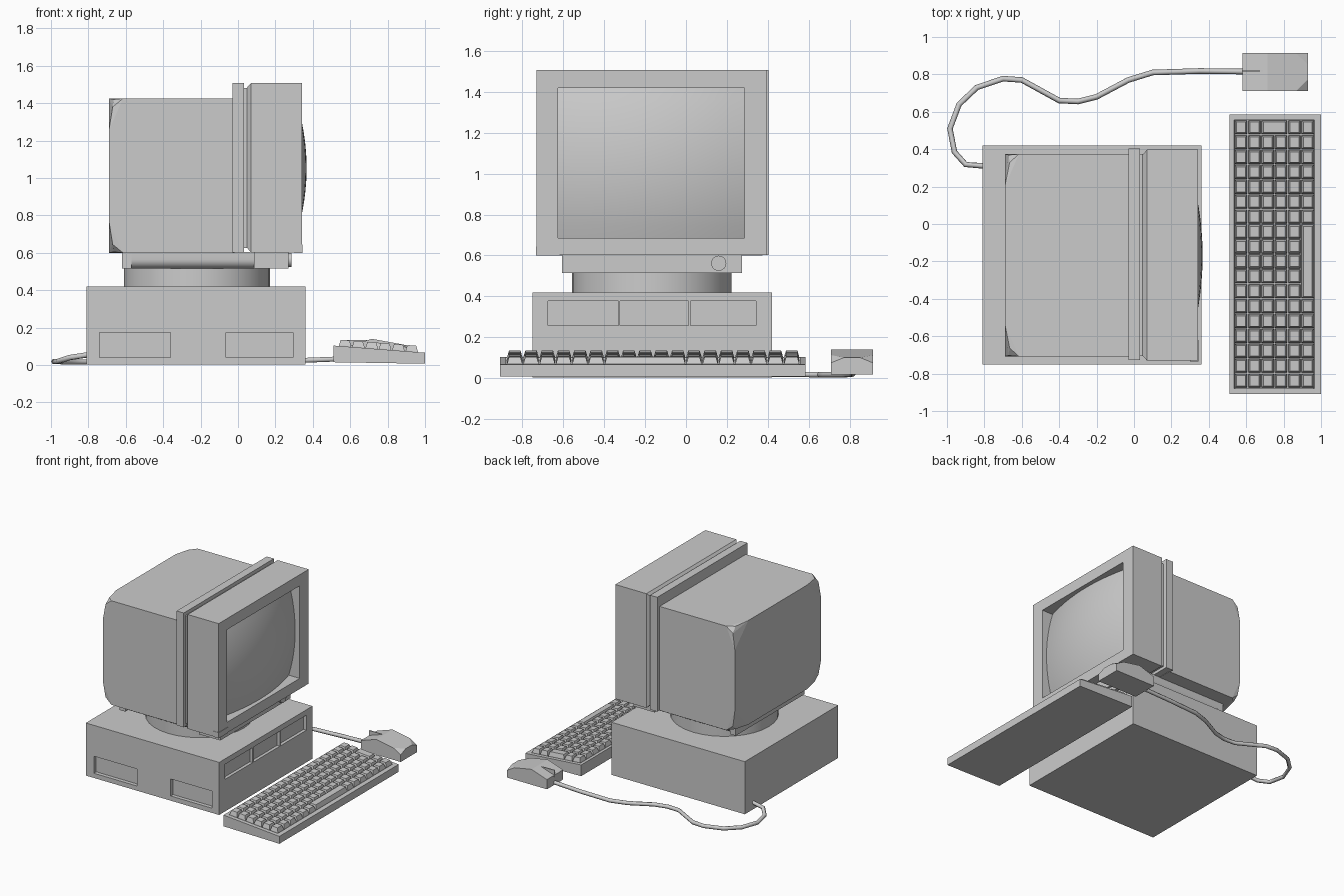
import bpy, bmesh, math
from mathutils import Vector

if "Cube" in bpy.data.objects:
    bpy.data.objects.remove(bpy.data.objects["Cube"])


def finish(name, bm):
    bmesh.ops.recalc_face_normals(bm, faces=bm.faces)
    me = bpy.data.meshes.new(name)
    bm.to_mesh(me)
    bm.free()
    ob = bpy.data.objects.new(name, me)
    bpy.context.collection.objects.link(ob)
    return ob


def add_box(bm, x, y, z):
    v = [bm.verts.new((a, b, c)) for c in z for a, b in
         ((x[0], y[0]), (x[1], y[0]), (x[1], y[1]), (x[0], y[1]))]
    for f in ((3, 2, 1, 0), (4, 5, 6, 7), (0, 1, 5, 4), (1, 2, 6, 5), (2, 3, 7, 6), (3, 0, 4, 7)):
        bm.faces.new([v[i] for i in f])


def box(name, x, y, z):
    bm = bmesh.new()
    add_box(bm, x, y, z)
    return finish(name, bm)


def extrude(name, pts, axis, lo, hi):
    """Profile in the plane across axis (0 = x, 1 = y), swept from lo to hi."""
    bm = bmesh.new()
    place = (lambda p, t: (t, p[0], p[1])) if axis == 0 else (lambda p, t: (p[0], t, p[1]))
    face = bm.faces.new([bm.verts.new(place(p, lo)) for p in pts])
    geo = bmesh.ops.extrude_face_region(bm, geom=[face])["geom"]
    move = Vector(place((0, 0), hi - lo))
    bmesh.ops.translate(bm, vec=move, verts=[g for g in geo if isinstance(g, bmesh.types.BMVert)])
    return finish(name, bm)


def hull(name, pts):
    bm = bmesh.new()
    for p in pts:
        bm.verts.new(p)
    res = bmesh.ops.convex_hull(bm, input=bm.verts)
    bmesh.ops.delete(bm, geom=list({g for g in res["geom_interior"] if g.is_valid}), context='VERTS')
    bmesh.ops.dissolve_limit(bm, angle_limit=0.02, verts=bm.verts, edges=bm.edges)
    return finish(name, bm)


def smooth(ob, deg=30):
    bpy.ops.object.select_all(action='DESELECT')
    ob.select_set(True)
    bpy.context.view_layer.objects.active = ob
    bpy.ops.object.shade_smooth_by_angle(angle=math.radians(deg))


def cut(ob, boxes):
    bm = bmesh.new()
    for b in boxes:
        add_box(bm, *b)
    cutter = finish("cutter", bm)
    cutter.hide_render = True
    mod = ob.modifiers.new("recess", 'BOOLEAN')
    mod.operation, mod.solver, mod.object = 'DIFFERENCE', 'EXACT', cutter
    bpy.context.view_layer.objects.active = ob
    bpy.ops.object.modifier_apply(modifier=mod.name)
    bpy.data.objects.remove(cutter)


def cylinder(name, r, depth, loc, rot=(0, 0, 0), n=32):
    bpy.ops.mesh.primitive_cylinder_add(vertices=n, radius=r, depth=depth, location=loc, rotation=rot)
    ob = bpy.context.object
    ob.name = name
    smooth(ob)
    return ob


CY = -0.167  # shared centre line of case and monitor

# Desktop case with side recesses and drive bays
case = box("computer_case", (-0.81, 0.36), (-0.75, 0.42), (0.003, 0.42))
cut(case, [((a, b), (-0.8, -0.72), (0.04, 0.175)) for a, b in ((-0.74, -0.36), (-0.065, 0.295))]
    + [((0.335, 0.4), (a, b), (0.258, 0.377)) for a, b in
       ((-0.674, -0.331), (-0.322, 0.012), (0.021, 0.343))])

# Swivel foot and monitor tray with rounded flanks
cylinder("swivel_foot", 0.39, 0.10, (-0.22, CY, 0.467))
arc = [(0.38 + 0.05 * math.sin(t * math.pi / 12), 0.565 - 0.05 * math.cos(t * math.pi / 12)) for t in range(7)]
right = arc + [(0.43, 0.605)]
tray = extrude("tray_body", [(CY + a, z) for a, z in right] + [(CY - a, z) for a, z in reversed(right)],
               0, -0.57, 0.09)
smooth(tray)
box("tray_rear", (-0.62, -0.57), (CY - 0.43, CY + 0.43), (0.515, 0.605))
box("tray_front", (0.085, 0.27), (CY - 0.44, CY + 0.44), (0.515, 0.605))
cylinder("dial", 0.037, 0.03, (0.272, 0.16, 0.562), (0, math.pi / 2, 0), 24)

# Monitor shell with cut rear corners
pts = []
for sy in (-1, 1):
    for sz in (-1, 1):
        y, z = CY + sy * 0.541, 1.0125 + sz * 0.4125
        pts += [(-0.02, y, z), (-0.615, y, z), (-0.69, y - sy * 0.17, z), (-0.69, y, z - sz * 0.17),
                (-0.665, y - sy * 0.045, z - sz * 0.005), (-0.67, y - sy * 0.005, z - sz * 0.045)]
hull("monitor_shell", pts)

# Front frame: rear rib, groove, bezel with screen opening
box("monitor_rib", (-0.03, 0.033), (CY - 0.56, CY + 0.57), (0.602, 1.508))
box("monitor_groove", (0.03, 0.08), (CY - 0.54, CY + 0.54), (0.625, 1.48))
bezel = hull("monitor_bezel", [(x, CY + sy * (0.564 - d), 1.055 + sz * (0.453 - d))
                               for x, d in ((0.045, 0.028), (0.07, 0), (0.342, 0))
                               for sy in (-1, 1) for sz in (-1, 1)])
cut(bezel, [((0.2, 0.4), (-0.625, 0.285), (0.686, 1.42))])
box("bezel_badge", (0.30, 0.345), (-0.734, -0.62), (0.60, 0.645))

# Bulging screen
bm = bmesh.new()
bmesh.ops.create_grid(bm, x_segments=14, y_segments=12, size=1)
for v in bm.verts:
    a, b = v.co.x, v.co.y
    v.co = (0.367 - 0.065 * a * a - 0.057 * b * b, -0.17 + 0.456 * a, 1.053 + 0.368 * b)
screen = finish("screen", bm)
if screen.data.polygons[0].normal.x < 0:
    screen.data.flip_normals()
smooth(screen, 60)

# Keyboard body
extrude("keyboard_body", [(0.51, 0.015), (1.0, 0.007), (1.0, 0.066), (0.965, 0.068), (0.96, 0.055),
                          (0.54, 0.088), (0.535, 0.102), (0.51, 0.104)], 1, -0.91, 0.585)
for n, (a, b) in enumerate(((-0.91, -0.88), (0.557, 0.585))):
    extrude(f"keyboard_rim_{n}", [(0.53, 0.05), (0.97, 0.05), (0.97, 0.068), (0.53, 0.1025)], 1, a, b)

# Keys as tapered blocks on the sloping deck
bm = bmesh.new()
PX, PY = 0.0713, 0.0797


def key(row, col, rows=1, cols=1):
    x0, x1 = 0.537 + PX * row + 0.003, 0.537 + PX * (row + rows) - 0.003
    y1, y0 = 0.557 - PY * col - 0.003, 0.557 - PY * (col + cols) + 0.003
    rings = []
    for d, h in ((0, -0.015), (0, 0.006), (0.009, 0.036)):
        rings.append([bm.verts.new((x, y, 0.1 - 0.079 * (x - 0.537) + h)) for x, y in
                      ((x0 + d, y0 + d), (x1 - d, y0 + d), (x1 - d, y1 - d), (x0 + d, y1 - d))])
    for lo, hi in zip(rings, rings[1:]):
        for i in range(4):
            j = (i + 1) % 4
            bm.faces.new((lo[i], lo[j], hi[j], hi[i]))
    bm.faces.new(rings[-1])
    bm.faces.new(rings[0][::-1])


for row in range(6):
    for col in range(18):
        if (row, col) == (2, 0):
            key(row, col, rows=2)
        elif (row, col) == (5, 7):
            key(row, col, cols=5)
        elif (row, col) != (3, 0) and not (row == 5 and 7 < col < 12):
            key(row, col)
finish("keys", bm)

# Mouse with humped back and cut front corners
MY = 0.812
pts = []
for s in (-1, 1):
    y = MY + s * 0.102
    pts += [(0.58, y, 0.018), (0.93, y, 0.018), (0.58, y, 0.095), (0.715, y, 0.14), (0.865, y, 0.113),
            (0.93, y, 0.075), (0.93, MY + s * 0.04, 0.1)]
hull("mouse", pts)
box("mouse_button_split", (0.578, 0.69), (MY + 0.003, MY + 0.011), (0.08, 0.134))

# Mouse cable
path = [(0.6, 0.815, 0.035), (0.35, 0.818, 0.025), (0.1, 0.81, 0.018), (-0.03, 0.77, 0.017), (-0.2, 0.68, 0.017),
        (-0.3, 0.655, 0.017), (-0.4, 0.66, 0.017), (-0.6, 0.77, 0.017), (-0.7, 0.777, 0.017),
        (-0.84, 0.73, 0.017), (-0.935, 0.64, 0.017), (-0.984, 0.51, 0.018), (-0.96, 0.385, 0.02),
        (-0.90, 0.318, 0.04), (-0.80, 0.31, 0.055)]
cu = bpy.data.curves.new("mouse_cable", 'CURVE')
cu.dimensions = '3D'
cu.bevel_depth, cu.bevel_resolution, cu.use_fill_caps = 0.015, 1, True
sp = cu.splines.new('POLY')
sp.points.add(len(path) - 1)
for p, co in zip(sp.points, path):
    p.co = (*co, 1)
bpy.context.collection.objects.link(bpy.data.objects.new("mouse_cable", cu))
